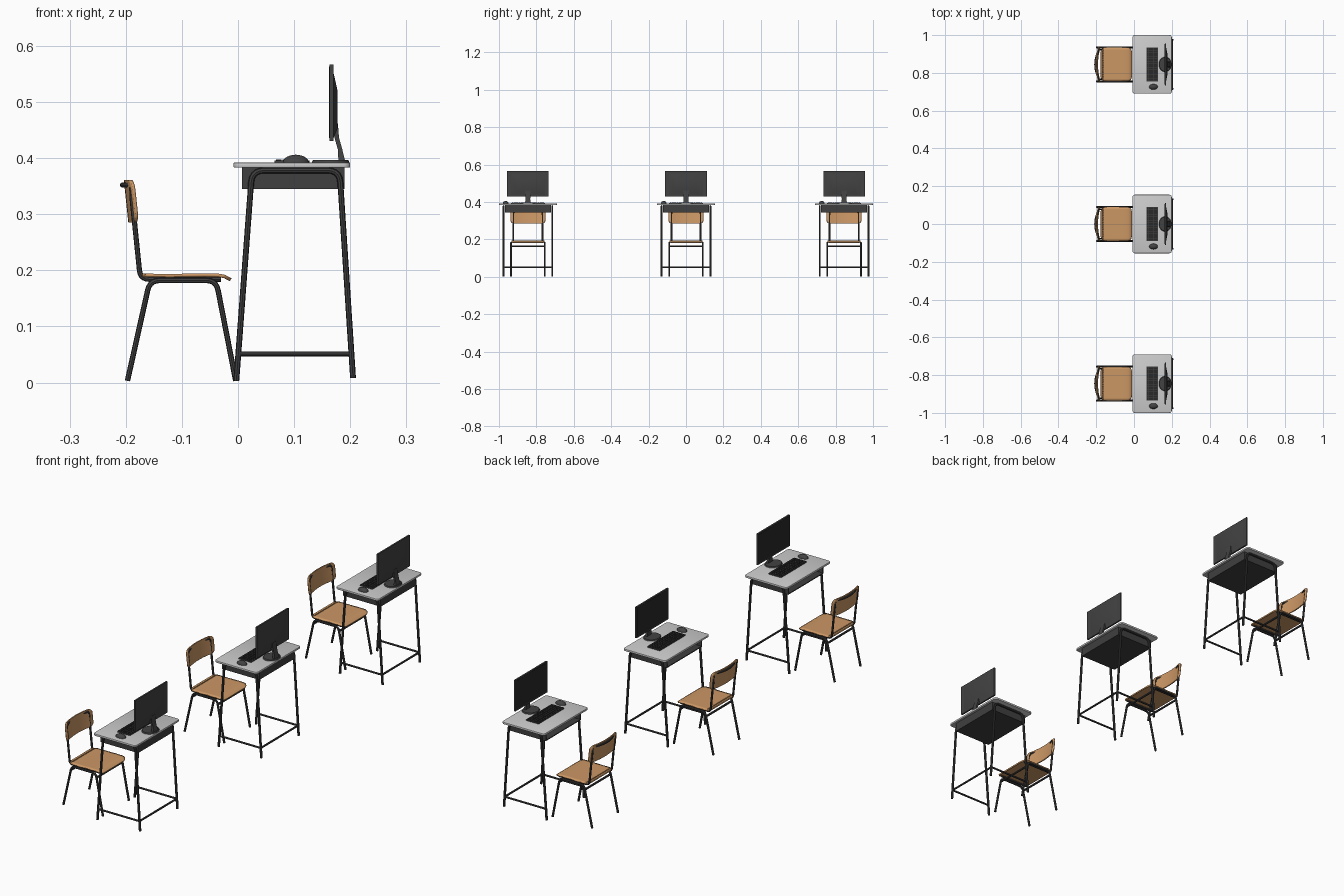
import bpy, bmesh, math
from mathutils import Vector, Matrix

if "Cube" in bpy.data.objects:
    bpy.data.objects.remove(bpy.data.objects["Cube"])


def material(name, rgb):
    m = bpy.data.materials.new(name)
    m.diffuse_color = (*rgb, 1)
    m.use_nodes = True
    m.node_tree.nodes["Principled BSDF"].inputs["Base Color"].default_value = m.diffuse_color
    return m


WOOD = material("wood", (0.60, 0.31, 0.13))
METAL = material("dark metal", (0.05, 0.05, 0.05))
TOP = material("grey laminate", (0.60, 0.60, 0.60))
BLACK = material("black plastic", (0.022, 0.022, 0.022))
PLASTIC = material("dark plastic", (0.055, 0.055, 0.055))
parts = []


def add(name, bm, mat):
    bmesh.ops.recalc_face_normals(bm, faces=bm.faces)
    me = bpy.data.meshes.new(name)
    bm.to_mesh(me)
    bm.free()
    me.materials.append(mat)
    ob = bpy.data.objects.new(name, me)
    bpy.context.collection.objects.link(ob)
    parts.append(ob)
    return ob


def box(name, x, y, z, mat, corner=0.0, edge=0.0):
    """Box from (min, max) ranges, optional rounded upright corners and soft rims."""
    bm = bmesh.new()
    bmesh.ops.create_cube(bm, size=1)
    for v in bm.verts:
        v.co = [r[0] + (c + 0.5) * (r[1] - r[0]) for c, r in zip(v.co, (x, y, z))]
    if corner:
        up = [e for e in bm.edges if abs(e.verts[0].co.z - e.verts[1].co.z) > 1e-5]
        bmesh.ops.bevel(bm, geom=up, offset=corner, segments=5, profile=0.5, affect='EDGES')
    if edge:
        rim = [e for e in bm.edges if abs(e.verts[0].co.z - e.verts[1].co.z) < 1e-6
               and abs(e.calc_face_angle(0)) > 1]
        bmesh.ops.bevel(bm, geom=rim, offset=edge, segments=2, profile=0.5, affect='EDGES')
    return add(name, bm, mat)


def fillet(pts, r):
    """Round the inner corners of a path."""
    pts = [Vector(p) for p in pts]
    out = [pts[0]]
    for a, b, c in zip(pts, pts[1:], pts[2:]):
        d1, d2 = a - b, c - b
        p = b + d1.normalized() * min(r, d1.length * 0.45)
        q = b + d2.normalized() * min(r, d2.length * 0.45)
        out += [p.lerp(b, t).lerp(b.lerp(q, t), t) for t in (0, .2, .4, .6, .8, 1)]
    return out + [pts[-1]]


def tube(name, pts, radius=0.005, bend=0.0):
    """Round steel tube along a path."""
    pts = fillet(pts, bend) if bend else [Vector(p) for p in pts]
    cu = bpy.data.curves.new(name, 'CURVE')
    cu.dimensions = '3D'
    cu.bevel_depth, cu.bevel_resolution, cu.use_fill_caps = radius, 2, True
    sp = cu.splines.new('POLY')
    sp.points.add(len(pts) - 1)
    for p, co in zip(sp.points, pts):
        p.co = (*co, 1)
    tmp = bpy.data.objects.new(name, cu)
    bpy.context.collection.objects.link(tmp)
    bpy.context.view_layer.update()
    me = bpy.data.meshes.new_from_object(tmp.evaluated_get(bpy.context.evaluated_depsgraph_get()))
    bpy.data.objects.remove(tmp)
    bm = bmesh.new()
    bm.from_mesh(me)
    bmesh.ops.remove_doubles(bm, verts=bm.verts, dist=1e-6)
    return add(name, bm, METAL)


def panel(name, path, half, r, bow, thick):
    """Bent plywood: an (x, z) path widened along y with rounded corners and a bow in x."""
    path = [Vector(p) for p in path]
    s = [0.0]
    for a, b in zip(path, path[1:]):
        s.append(s[-1] + (b - a).length)
    stops = sorted({round(t, 5) for t in s} |
                   {round(r * (1 - math.cos(k * math.pi / 12)), 5) for k in range(7)} |
                   {round(s[-1] - r * (1 - math.cos(k * math.pi / 12)), 5) for k in range(7)})
    bm, rows, n = bmesh.new(), [], 14
    for t in stops:
        i = max(k for k in range(len(s) - 1) if s[k] <= t + 1e-4)
        p = path[i].lerp(path[i + 1], (t - s[i]) / (s[i + 1] - s[i]))
        d = max(0, r - min(t, s[-1] - t))
        w = half - r + math.sqrt(max(0, r * r - d * d))
        ys = [w * (2 * k / n - 1) for k in range(n + 1)]
        rows.append([bm.verts.new((p.x - bow * (1 - (y / half) ** 2), y, p.y)) for y in ys])
    for a, b in zip(rows, rows[1:]):
        for k in range(n):
            bm.faces.new((a[k], a[k + 1], b[k + 1], b[k]))
    ob = add(name, bm, WOOD)
    m = ob.modifiers.new("thickness", 'SOLIDIFY')
    m.thickness, m.offset = thick, 0
    return ob


# Desk: top, open book tray, side frames, back rail
box("desk_top", (-0.008, 0.2), (-0.155, 0.155), (0.383, 0.392), TOP, 0.012, 0.002)
box("tray_floor", (0.007, 0.19), (-0.122, 0.122), (0.345, 0.349), METAL)
box("tray_back", (0.186, 0.19), (-0.122, 0.122), (0.347, 0.383), METAL)
for side, s in (("left", 1), ("right", -1)):
    box(f"tray_{side}_wall", (0.007, 0.19), sorted((s * 0.118, s * 0.122)), (0.347, 0.383), METAL)
    y = s * 0.13
    tube(f"desk_{side}_frame", [(-0.003, y, 0.003), (0.025, y, 0.378), (0.181, y, 0.378),
                                (0.205, y, 0.008)], 0.0052, 0.022)
    tube(f"desk_{side}_rail", [(0.001, y, 0.051), (0.202, y, 0.051)], 0.0042)
tube("desk_back_rail", [(0.202, -0.13, 0.051), (0.202, 0.13, 0.051)], 0.0042)

# Chair: seat, backrest, legs, back frame, cross rails
panel("seat", [(-0.176, 0.192), (-0.165, 0.191), (-0.12, 0.1905), (-0.06, 0.1915), (-0.035, 0.191),
               (-0.024, 0.189), (-0.013, 0.183)], 0.089, 0.022, 0, 0.006)
panel("backrest", [(-0.179, 0.285), (-0.183, 0.323), (-0.187, 0.361)], 0.093, 0.018, 0.014, 0.005)
for side, s in (("left", 1), ("right", -1)):
    y = s * 0.09
    tube(f"chair_{side}_legs", [(-0.197, y, 0.003), (-0.157, y, 0.182), (-0.039, y, 0.182),
                                (-0.004, y, 0.003)], 0.0048, 0.018)
    y = s * 0.078
    tube(f"seat_{side}_support", [(-0.03, y, 0.184), (-0.12, y, 0.184), (-0.174, y, 0.184),
                                  (-0.189, y, 0.33)], 0.0046, 0.016)
arc = [(-0.189 - 0.017 * (1 - (k / 5) ** 2), 0.07 * k / 5, 0.352) for k in range(-5, 6)]
tube("backrest_frame", [(-0.188, -0.078, 0.325), (-0.1895, -0.077, 0.344)] + arc +
     [(-0.1895, 0.077, 0.344), (-0.188, 0.078, 0.325)], 0.0046)
for name, x in (("front", -0.036), ("rear", -0.161)):
    tube(f"chair_{name}_cross_rail", [(x, -0.09, 0.164), (x, 0.09, 0.164)], 0.0045)

# Monitor: frame, screen plate, tapered rear housing, neck, oval foot
box("monitor_frame", (0.163, 0.170), (-0.111, 0.111), (0.430, 0.567), PLASTIC)
box("screen", (0.1622, 0.1632), (-0.107, 0.107), (0.436, 0.563), BLACK)
bm = bmesh.new()
bmesh.ops.create_cube(bm, size=1)
for v in bm.verts:
    rear = v.co.x > 0
    v.co = (0.177 if rear else 0.169, v.co.y * (0.11 if rear else 0.19),
            (0.487 if rear else 0.495) + v.co.z * (0.07 if rear else 0.125))
add("monitor_rear_housing", bm, PLASTIC)
bm = bmesh.new()
rings = []
for x, z, w, t in ((0.174, 0.462, 0.015, 0.004), (0.176, 0.436, 0.014, 0.004),
                   (0.182, 0.415, 0.012, 0.004), (0.185, 0.394, 0.016, 0.006)):
    rings.append([bm.verts.new((x + a * t, b * w, z)) for a, b in ((-1, -1), (1, -1), (1, 1), (-1, 1))])
for a, b in zip(rings, rings[1:]):
    for k in range(4):
        bm.faces.new((a[k], a[(k + 1) % 4], b[(k + 1) % 4], b[k]))
bm.faces.new(rings[0])
bm.faces.new(rings[-1])
add("monitor_neck", bm, PLASTIC)
bm = bmesh.new()
bmesh.ops.create_cone(bm, cap_ends=True, segments=32, radius1=1, radius2=0.92, depth=1,
                      matrix=Matrix.Translation((0.165, 0, 0.394)) @ Matrix.Diagonal((0.034, 0.04, 0.005, 1)))
add("monitor_foot", bm, PLASTIC)

# Keyboard with rows of keys
box("keyboard_base", (0.065, 0.127), (-0.09, 0.09), (0.391, 0.396), PLASTIC, 0.003)
bm = bmesh.new()
for row in range(5):
    for col in range(15):
        c = (0.0725 + row * 0.0118, -0.0812 + col * 0.0116, 0.3965)
        bmesh.ops.create_cube(bm, size=1, matrix=Matrix.Translation(c) @ Matrix.Diagonal((0.0098, 0.0098, 0.002, 1)))
add("keyboard_keys", bm, BLACK)

# Mouse: flattened dome
bm = bmesh.new()
bmesh.ops.create_uvsphere(bm, u_segments=20, v_segments=12, radius=1)
for v in bm.verts:
    v.co = (0.103 + v.co.x * 0.023, -0.119 + v.co.y * 0.015, 0.392 + max(v.co.z, 0) * 0.014)
bmesh.ops.remove_doubles(bm, verts=bm.verts, dist=1e-6)
add("mouse", bm, PLASTIC)

# Smooth shading with sharp edges kept
for ob in parts:
    ob.select_set(True)
bpy.context.view_layer.objects.active = parts[0]
bpy.ops.object.shade_smooth_by_angle(angle=math.radians(35))

# Repeat the workstation on both sides
for label, dy in (("far", 0.845), ("near", -0.845)):
    for ob in parts:
        dup = ob.copy()
        dup.name = f"{label}_{ob.name}"
        dup.location.y += dy
        bpy.context.collection.objects.link(dup)
